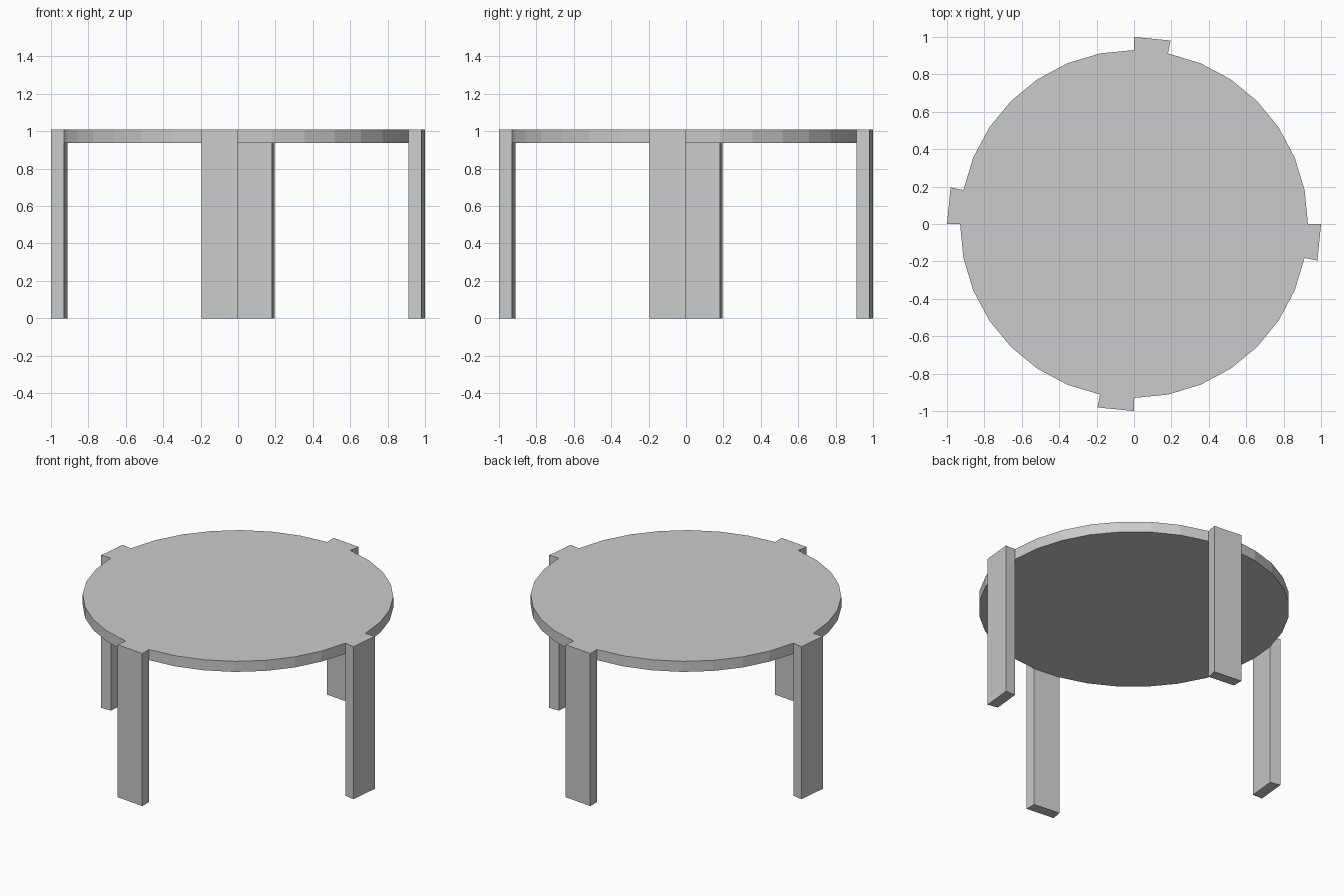
import bpy
import bmesh
from math import cos, sin, tau

cube = bpy.data.objects.get("Cube")
if cube:
    bpy.data.objects.remove(cube, do_unlink=True)

SIDES = 32
RADIUS = 0.93
OUTER = 1.0
TOP = 1.008
UNDERSIDE = 0.938

grey = bpy.data.materials.new("light grey")
grey.use_nodes = True
grey.diffuse_color = (0.6, 0.6, 0.6, 1)
grey.node_tree.nodes["Principled BSDF"].inputs["Base Color"].default_value = grey.diffuse_color


def rim(step, radius):
    """Point on the rim, counted in polygon sides from +x."""
    angle = tau * step / SIDES
    return radius * cos(angle), radius * sin(angle)


def prism(name, outline, bottom, top):
    """Extrude a flat outline straight up."""
    bm = bmesh.new()
    base = bm.faces.new([bm.verts.new((x, y, bottom)) for x, y in outline])
    lid = bmesh.ops.extrude_face_region(bm, geom=[base], use_keep_orig=True)
    verts = [v for v in lid["geom"] if isinstance(v, bmesh.types.BMVert)]
    bmesh.ops.translate(bm, verts=verts, vec=(0, 0, top - bottom))
    bmesh.ops.recalc_face_normals(bm, faces=bm.faces)
    mesh = bpy.data.meshes.new(name)
    bm.to_mesh(mesh)
    bm.free()
    mesh.materials.append(grey)
    obj = bpy.data.objects.new(name, mesh)
    bpy.context.collection.objects.link(obj)
    return obj


# Faceted round table top
prism("table_top", [rim(i, RADIUS) for i in range(SIDES)], UNDERSIDE, TOP)

# Each leg sits against one rim facet, clockwise of its axis
for quarter, side in enumerate(("left", "back", "right", "front")):
    end = quarter * SIDES // 4
    start = end - 1
    outline = [rim(start, RADIUS), rim(start, OUTER), rim(end, OUTER), rim(end, RADIUS)]
    prism(side + "_leg", outline, 0, TOP)
